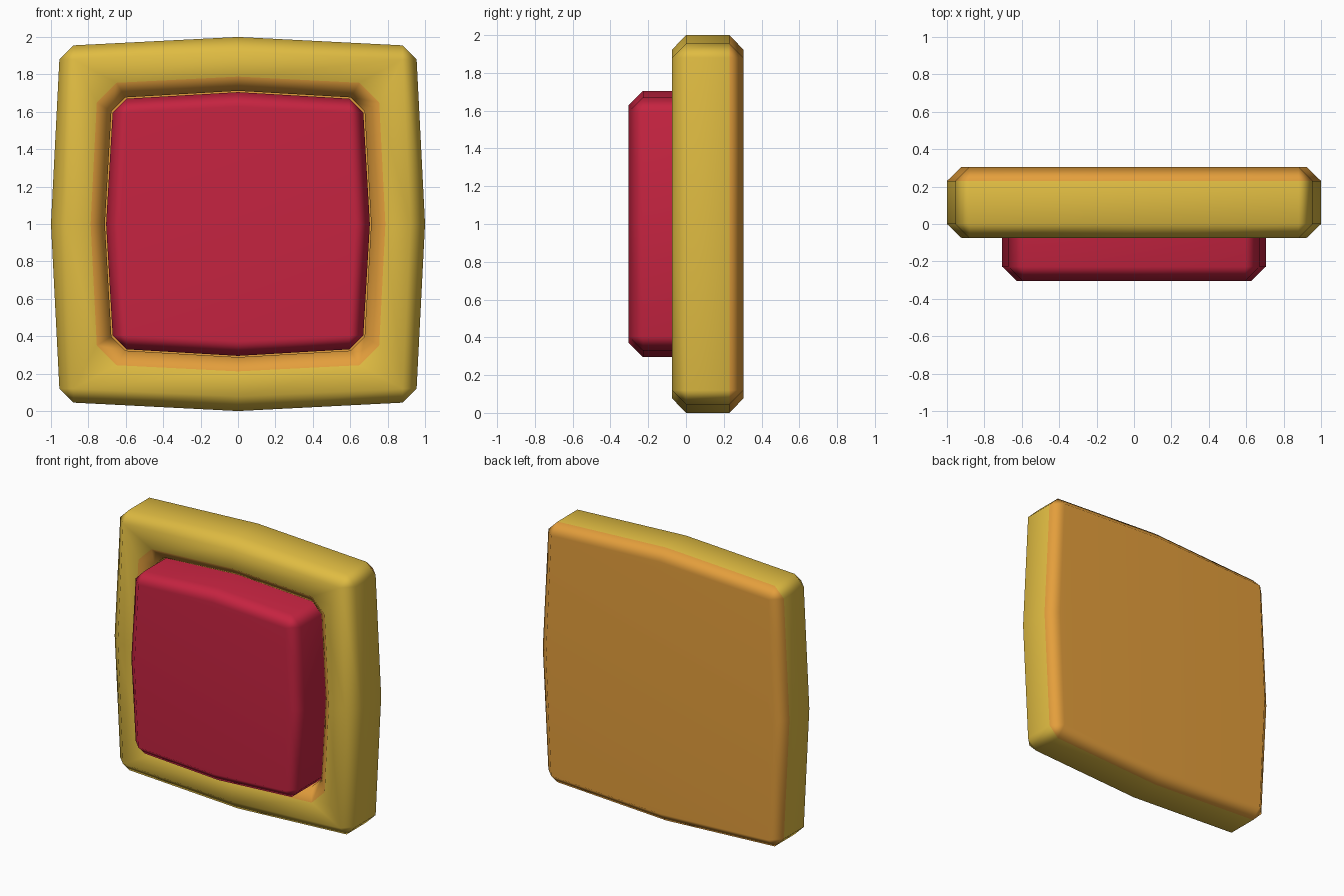
import bpy, bmesh, math

if "Cube" in bpy.data.objects:
    bpy.data.objects.remove(bpy.data.objects["Cube"])


def material(name, rgb):
    m = bpy.data.materials.new(name)
    m.diffuse_color = (*rgb, 1)
    m.use_nodes = True
    m.node_tree.nodes["Principled BSDF"].inputs["Base Color"].default_value = m.diffuse_color
    return m


yellow = material("yellow", (0.74, 0.50, 0.054))
orange = material("orange", (0.775, 0.345, 0.045))
red = material("red", (0.56, 0.017, 0.052))


def outline(mid, far, near):
    """Bulged square with cut corners: one quarter repeated four times."""
    pts = []
    for k in range(4):
        c, s = round(math.cos(k * math.pi / 2)), round(math.sin(k * math.pi / 2))
        for x, z in ((mid, 0), (far, near), (near, far)):
            pts.append((x * c - z * s, x * s + z * c))
    return pts


def loft(name, rings, mats):
    """Skin rings (y, mid, far, near, material index of the band after it), with caps."""
    bm = bmesh.new()
    loops = [[bm.verts.new((x, y, z + 1)) for x, z in outline(m, f, n)]
             for y, m, f, n, _ in rings]
    for i in range(len(loops) - 1):
        a, b = loops[i], loops[i + 1]
        for j in range(12):
            k = (j + 1) % 12
            bm.faces.new((a[j], a[k], b[k], b[j])).material_index = rings[i][4]
    bm.faces.new(loops[0]).material_index = rings[0][4]
    bm.faces.new(loops[-1]).material_index = rings[-1][4]
    bmesh.ops.remove_doubles(bm, verts=bm.verts, dist=0.0005)
    bmesh.ops.recalc_face_normals(bm, faces=bm.faces)
    me = bpy.data.meshes.new(name)
    bm.to_mesh(me)
    bm.free()
    for m in mats:
        me.materials.append(m)
    ob = bpy.data.objects.new(name, me)
    bpy.context.collection.objects.link(ob)
    bpy.ops.object.select_all(action='DESELECT')
    ob.select_set(True)
    bpy.context.view_layer.objects.active = ob
    bpy.ops.object.shade_smooth_by_angle(angle=math.radians(60))
    ob.modifiers.new("weighted_normals", 'WEIGHTED_NORMAL').keep_sharp = True
    return ob


# Frame: orange back, yellow rim, orange recess
loft("frame", [
    (0.305, 0.922, 0.88, 0.88, 1),
    (0.23, 1.00, 0.955, 0.88, 0),
    (0.00, 1.00, 0.955, 0.88, 0),
    (-0.075, 0.922, 0.88, 0.88, 0),
    (-0.075, 0.788, 0.755, 0.65, 1),
    (0.00, 0.712, 0.677, 0.602, 1),
    (0.15, 0.712, 0.677, 0.602, 1),
], [yellow, orange])

# Push button
loft("button", [
    (0.14, 0.705, 0.67, 0.595, 0),
    (-0.228, 0.705, 0.67, 0.595, 0),
    (-0.305, 0.627, 0.595, 0.595, 0),
], [red])
